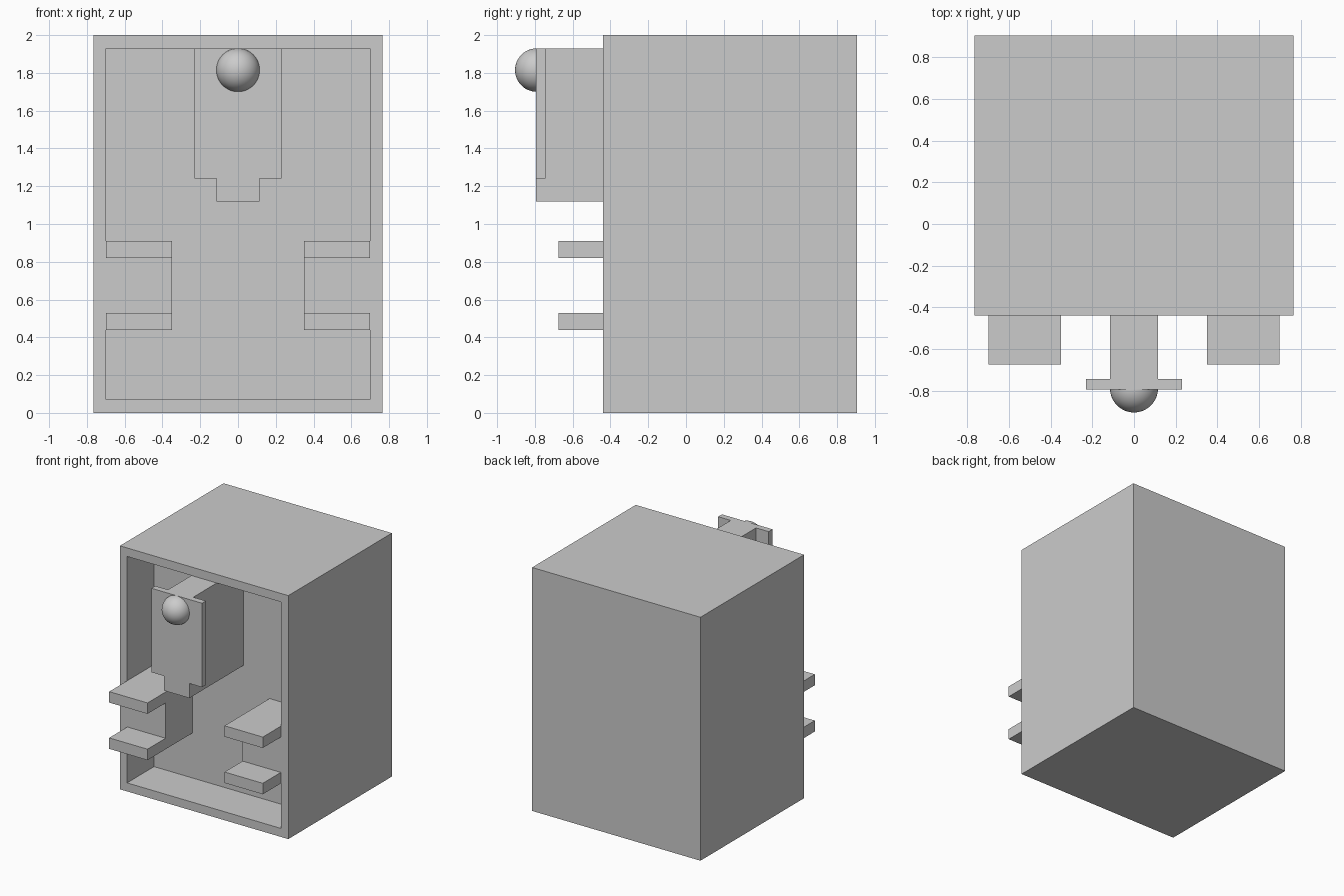
import bpy
import bmesh

cube = bpy.data.objects.get("Cube")
if cube:
    bpy.data.objects.remove(cube, do_unlink=True)

grey = bpy.data.materials.new("plain grey")
grey.use_nodes = True
colour = (0.6, 0.6, 0.6, 1)
grey.diffuse_color = colour
grey.node_tree.nodes["Principled BSDF"].inputs["Base Color"].default_value = colour

FRONT, RECESS, BACK = -0.44, -0.09, 0.905


def add_object(name, bm):
    bmesh.ops.recalc_face_normals(bm, faces=bm.faces)
    mesh = bpy.data.meshes.new(name)
    bm.to_mesh(mesh)
    bm.free()
    mesh.materials.append(grey)
    obj = bpy.data.objects.new(name, mesh)
    bpy.context.collection.objects.link(obj)
    return obj


def prism(name, outline, y0, y1):
    """Extrude an x-z outline from y0 to y1."""
    bm = bmesh.new()
    face = bm.faces.new([bm.verts.new((x, y0, z)) for x, z in outline])
    ext = bmesh.ops.extrude_face_region(bm, geom=[face])
    verts = [v for v in ext["geom"] if isinstance(v, bmesh.types.BMVert)]
    bmesh.ops.translate(bm, verts=verts, vec=(0, y1 - y0, 0))
    return add_object(name, bm)


def rect(x0, x1, z0, z1):
    return [(x0, z0), (x1, z0), (x1, z1), (x0, z1)]


# Cabinet with a shallow recess in its front
cabinet = prism("cabinet", rect(-0.765, 0.765, 0, 2), FRONT, BACK)
cutter = prism("recess_cutter", rect(-0.7, 0.7, 0.07, 1.93), FRONT - 0.2, RECESS)
cutter.hide_render = True
cutter.hide_viewport = True
cut = cabinet.modifiers.new("recess", "BOOLEAN")
cut.operation = "DIFFERENCE"
cut.solver = "EXACT"
cut.object = cutter

# Side blocks, each held between two projecting shelves
for side, s in (("left", 1), ("right", -1)):
    prism(side + "_block", rect(0.35 * s, 0.7 * s, 0.53, 0.82), FRONT, RECESS)
    for level, z in (("lower", 0.44), ("upper", 0.82)):
        prism(f"{side}_{level}_shelf", rect(0.35 * s, 0.698 * s, z, z + 0.09), -0.675, RECESS)

# Central stem with a wider front plate
prism("centre_stem", rect(-0.115, 0.115, 1.12, 1.93), -0.795, RECESS)
prism("front_plate", rect(-0.23, 0.23, 1.24, 1.93), -0.795, -0.745)

# Round knob on the plate
bm = bmesh.new()
bmesh.ops.create_uvsphere(bm, u_segments=48, v_segments=24, radius=0.115)
bmesh.ops.translate(bm, verts=bm.verts, vec=(0, -0.79, 1.815))
for face in bm.faces:
    face.smooth = True
add_object("knob", bm)
